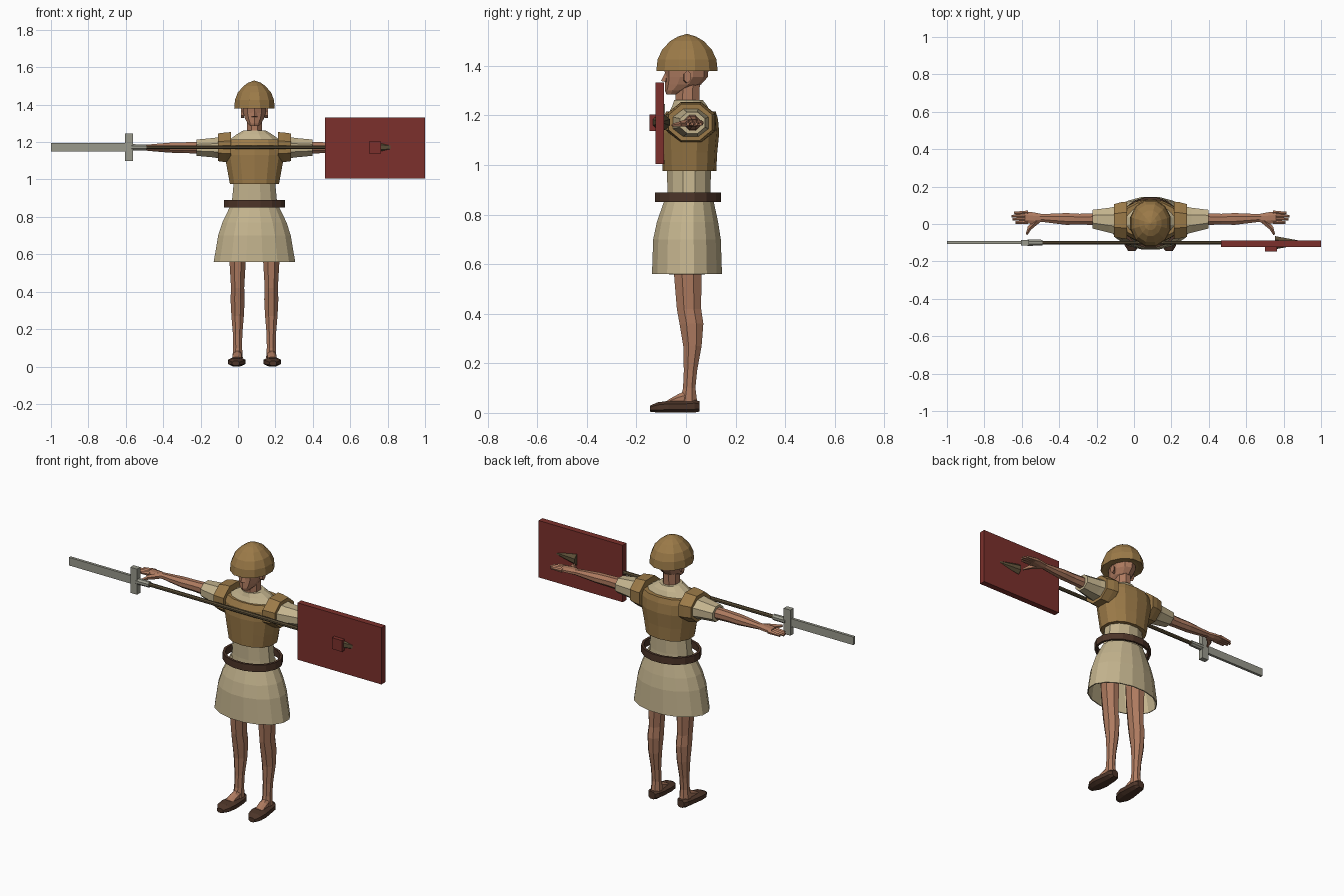
import bpy, bmesh, math
from mathutils import Vector

CX = 0.088  # body centre line


def mat(name, r, g, b):
    m = bpy.data.materials.new(name)
    m.diffuse_color = (r, g, b, 1)
    return m


TAN = mat("tan leather", 0.33, 0.195, 0.065)
CREAM = mat("cream cloth", 0.55, 0.455, 0.27)
SKIN = mat("skin", 0.42, 0.195, 0.115)
RED = mat("red paint", 0.2, 0.03, 0.025)
DARK = mat("dark brown leather", 0.075, 0.036, 0.022)
STEEL = mat("grey steel", 0.32, 0.32, 0.265)
WOOD = mat("dark wood", 0.11, 0.08, 0.04)


def finish(bm, name, material):
    bmesh.ops.recalc_face_normals(bm, faces=bm.faces)
    me = bpy.data.meshes.new(name)
    bm.to_mesh(me)
    bm.free()
    me.materials.append(material)
    ob = bpy.data.objects.new(name, me)
    bpy.context.collection.objects.link(ob)
    return ob


def loft(name, material, rings, n=8, axis="z", caps=(True, True), power=1.0):
    """Rings of (position, centre a, centre b, radius a, radius b).
    Axis z: a=x, b=y. Axis x: a=y, b=z. Axis y: a=x, b=z. Power < 1 is boxier."""
    bm = bmesh.new()
    loops = []
    for p, ca, cb, ra, rb in rings:
        loop = []
        for i in range(n):
            t = 2 * math.pi * (i + 0.5) / n
            c, s = math.cos(t), math.sin(t)
            a = ca + ra * math.copysign(abs(c) ** power, c)
            b = cb + rb * math.copysign(abs(s) ** power, s)
            co = {"z": (a, b, p), "x": (p, a, b), "y": (a, p, b)}[axis]
            loop.append(bm.verts.new(co))
        loops.append(loop)
    for lo, hi in zip(loops, loops[1:]):
        for i in range(n):
            j = (i + 1) % n
            bm.faces.new((lo[i], lo[j], hi[j], hi[i]))
    if caps[0]:
        bm.faces.new(loops[0])
    if caps[1]:
        bm.faces.new(loops[-1])
    return finish(bm, name, material)


def tube(name, material, p0, p1, r0, r1, n=6):
    """Tapered tube between two points."""
    a, b = Vector(p0), Vector(p1)
    bm = bmesh.new()
    bmesh.ops.create_cone(bm, cap_ends=True, segments=n, radius1=r0, radius2=r1,
                          depth=(b - a).length)
    ob = finish(bm, name, material)
    ob.location = (a + b) / 2
    ob.rotation_mode = "QUATERNION"
    ob.rotation_quaternion = (b - a).to_track_quat("Z", "Y")
    return ob


def box(name, material, x, y, z):
    bm = bmesh.new()
    bmesh.ops.create_cube(bm, size=1)
    for v in bm.verts:
        v.co = [lo + (c + 0.5) * (hi - lo) for c, (lo, hi) in zip(v.co, (x, y, z))]
    return finish(bm, name, material)


# Helmet: faceted open dome with an inner underside
loft("helmet", TAN, [
    (1.385, CX, 0.004, 0.085, 0.1), (1.38, CX, 0.004, 0.112, 0.128),
    (1.425, CX, 0.004, 0.108, 0.123), (1.465, CX, 0.004, 0.092, 0.104),
    (1.5, CX, 0.004, 0.06, 0.07), (1.518, CX, 0.004, 0.034, 0.038),
    (1.528, CX, 0.004, 0.004, 0.004)], n=12, caps=(True, True))

# Head and neck
loft("head", SKIN, [
    (1.285, CX, -0.055, 0.024, 0.024), (1.3, CX, -0.04, 0.038, 0.045),
    (1.325, CX, -0.012, 0.053, 0.073), (1.355, CX, 0.002, 0.063, 0.086),
    (1.4, CX, 0.002, 0.066, 0.09)], n=10)
loft("neck", SKIN, [
    (1.22, CX, 0.01, 0.055, 0.06), (1.255, CX, 0.006, 0.044, 0.052),
    (1.34, CX, 0.008, 0.042, 0.052)], n=8)
tube("nose", SKIN, (CX, -0.083, 1.335), (CX, -0.074, 1.38), 0.018, 0.006, 4)

# Tunic: waist, yoke over the shoulders
loft("tunic_waist", CREAM, [
    (0.83, CX, 0.012, 0.127, 0.093), (0.89, CX, 0.012, 0.124, 0.09),
    (1.0, CX, 0.012, 0.113, 0.092)], n=12)
loft("tunic_yoke", CREAM, [
    (1.16, CX, 0.015, 0.15, 0.095), (1.215, CX, 0.015, 0.135, 0.085),
    (1.24, CX, 0.015, 0.1, 0.072), (1.262, CX, 0.01, 0.062, 0.06)], n=12)

# Leather vest
loft("vest", TAN, [
    (0.975, CX, 0.014, 0.134, 0.108), (1.05, CX, 0.014, 0.148, 0.112),
    (1.13, CX, 0.016, 0.163, 0.118), (1.185, CX, 0.016, 0.165, 0.113),
    (1.215, CX, 0.02, 0.15, 0.1)], n=14, power=0.9)

# Skirt with an open hem
skirt = loft("skirt", CREAM, [
    (0.56, CX, 0.004, 0.222, 0.144), (0.7, CX, 0.004, 0.198, 0.139),
    (0.77, CX, 0.006, 0.175, 0.126), (0.86, CX, 0.012, 0.131, 0.1)],
    n=16, caps=(False, True))
solid = skirt.modifiers.new("cloth", "SOLIDIFY")
solid.thickness = 0.006

# Belt: loose hoop around the hips
loft("belt", DARK, [
    (z, CX, 0.008, 0.167 - i, 0.136 - i) for z, i in
    ((0.85, 0.014), (0.85, 0), (0.89, 0), (0.89, 0.014), (0.85, 0.014))],
    n=16, caps=(False, False))

for side, s in (("right", -1), ("left", 1)):
    def X(d):
        return CX + s * d

    # Shoulder cap, sleeve and arm
    loft(side + "_shoulder_cap", TAN, [
        (X(0.125), 0.02, 1.172, 0.108, 0.088), (X(0.155), 0.02, 1.172, 0.105, 0.086),
        (X(0.195), 0.018, 1.172, 0.095, 0.08)], axis="x", n=8)
    loft(side + "_sleeve", CREAM, [
        (X(0.15), 0.018, 1.17, 0.09, 0.068), (X(0.22), 0.02, 1.17, 0.072, 0.056),
        (X(0.31), 0.026, 1.17, 0.054, 0.047)], axis="x", n=8, caps=(True, True))
    loft(side + "_arm", SKIN, [
        (X(0.3), 0.026, 1.17, 0.034, 0.034), (X(0.38), 0.026, 1.17, 0.031, 0.031),
        (X(0.45), 0.027, 1.17, 0.034, 0.029), (X(0.53), 0.03, 1.17, 0.027, 0.022),
        (X(0.59), 0.033, 1.17, 0.022, 0.016)], axis="x", n=8)

    # Hand with four fingers and a thumb
    loft(side + "_palm", SKIN, [
        (X(0.58), 0.033, 1.17, 0.022, 0.016), (X(0.62), 0.03, 1.17, 0.034, 0.016),
        (X(0.67), 0.036, 1.17, 0.034, 0.013)], axis="x", n=8)
    for i, reach in enumerate((0.722, 0.738, 0.743, 0.728)):
        y = 0.008 + i * 0.017
        tube(f"{side}_finger_{i + 1}", SKIN, (X(0.655), y + 0.002, 1.17),
             (X(reach), y, 1.165), 0.0115, 0.007, 5)
    tube(side + "_thumb_base", SKIN, (X(0.605), 0.018, 1.17), (X(0.65), -0.025, 1.165),
         0.017, 0.012, 5)
    tube(side + "_thumb_tip", SKIN, (X(0.645), -0.02, 1.165), (X(0.662), -0.056, 1.16),
         0.012, 0.006, 5)

    # Ear
    loft(side + "_ear", SKIN, [
        (X(0.055), 0.0, 1.352, 0.012, 0.022), (X(0.073), 0.006, 1.356, 0.016, 0.026)],
        axis="x", n=6)

    # Leg down to the ankle and instep
    c = X(0.09)
    loft(side + "_leg", SKIN, [
        (0.045, c, 0.01, 0.03, 0.038), (0.1, c, 0.013, 0.026, 0.027),
        (0.17, c, 0.018, 0.027, 0.029), (0.27, c, 0.026, 0.036, 0.04),
        (0.36, c, 0.022, 0.041, 0.052), (0.42, c, 0.012, 0.038, 0.053),
        (0.56, c, 0.007, 0.047, 0.06), (0.8, c, 0.007, 0.056, 0.068)], n=8)
    f = X(0.092)
    loft(side + "_instep", SKIN, [
        (-0.075, f + s * 0.003, 0.04, 0.025, 0.012), (-0.03, f, 0.054, 0.026, 0.024),
        (0.02, c, 0.062, 0.024, 0.038)], axis="y", n=8)

    # Shoe, toe turned slightly outward
    loft(side + "_shoe", DARK, [
        (-0.145, f + s * 0.008, 0.017, 0.02, 0.013),
        (-0.115, f + s * 0.006, 0.022, 0.042, 0.022),
        (-0.07, f + s * 0.003, 0.025, 0.049, 0.025),
        (0.0, f, 0.025, 0.041, 0.025), (0.035, f, 0.027, 0.036, 0.027),
        (0.055, f, 0.026, 0.022, 0.022)], axis="y", n=8, power=0.8)

# Sword held out to the right side
Y, Z = -0.1, 1.172
box("sword_blade", STEEL, (-1.0, -0.585), (Y - 0.008, Y + 0.008), (Z - 0.023, Z + 0.023))
box("sword_guard", STEEL, (-0.605, -0.562), (Y - 0.015, Y + 0.015), (1.1, 1.247))
loft("sword_grip", STEEL, [
    (-0.57, Y, Z, 0.018, 0.018), (-0.49, Y, Z, 0.017, 0.017)], axis="x", n=8)

# Spear passing through the shield
loft("spear_shaft", WOOD, [
    (-0.49, Y, Z, 0.011, 0.011), (0.78, Y, Z, 0.011, 0.011)], axis="x", n=8)
loft("spear_head", WOOD, [
    (0.755, Y, Z, 0.038, 0.034), (0.94, Y, Z, 0.001, 0.001)], axis="x", n=8)

# Rectangular shield with a square boss
box("shield", RED, (0.465, 1.0), (-0.124, -0.089), (1.005, 1.332))
box("shield_boss", RED, (0.7, 0.765), (-0.147, -0.1), (1.138, 1.203))
